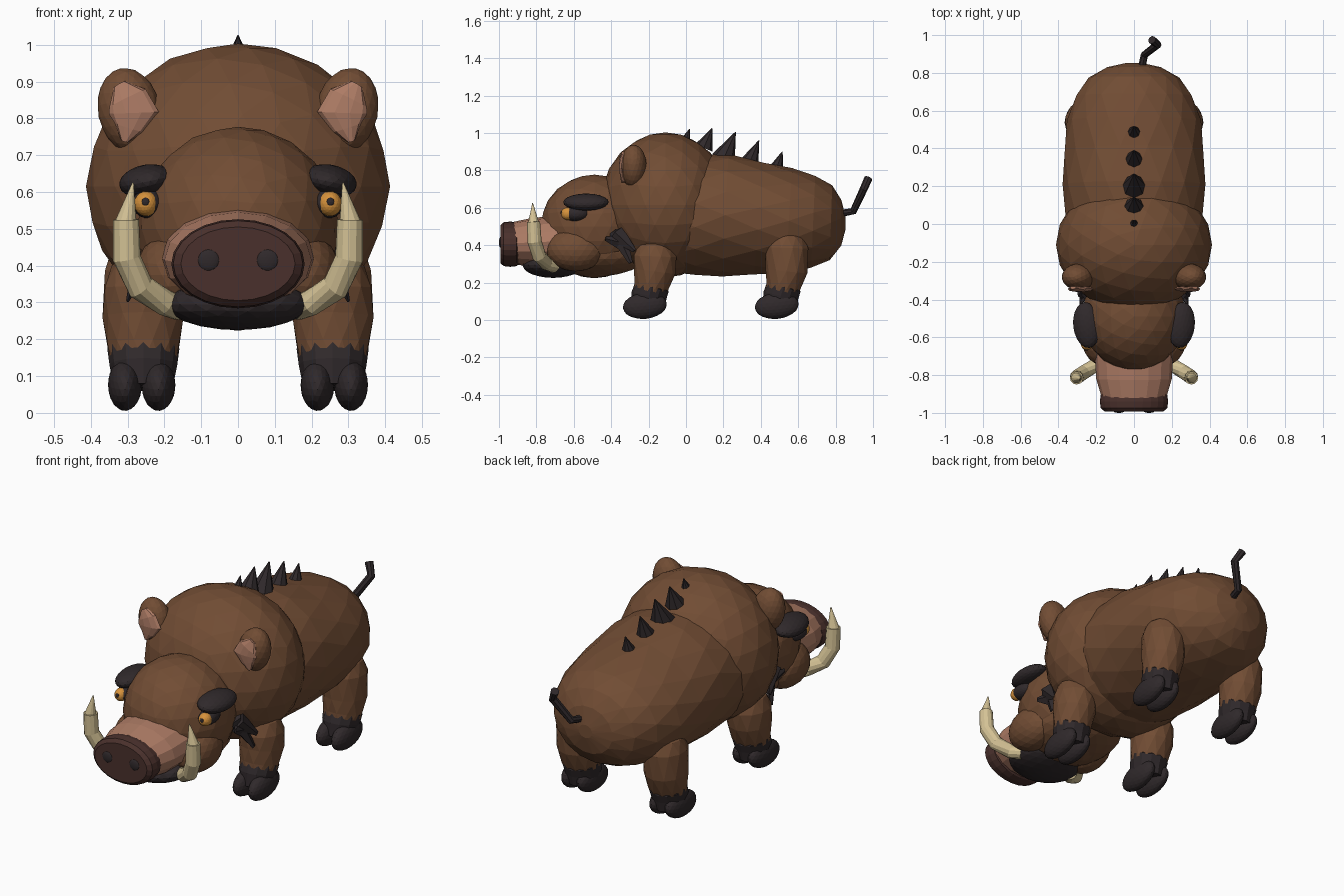
import bpy, bmesh, math
from mathutils import Vector, Matrix, Euler

if "Cube" in bpy.data.objects:
    bpy.data.objects.remove(bpy.data.objects["Cube"])


def material(name, rgb):
    m = bpy.data.materials.new(name)
    m.diffuse_color = (*rgb, 1)
    m.use_nodes = True
    m.node_tree.nodes["Principled BSDF"].inputs["Base Color"].default_value = m.diffuse_color
    return m


BROWN = material("brown hide", (0.165, 0.073, 0.034))
PINK = material("pink skin", (0.42, 0.20, 0.13))
DARK = material("dark hoof", (0.029, 0.022, 0.024))
NOSE = material("nose brown", (0.068, 0.030, 0.025))
IVORY = material("ivory", (0.66, 0.54, 0.30))
AMBER = material("amber eye", (0.68, 0.29, 0.045))


def finish(name, bm, mat, mirror):
    bmesh.ops.recalc_face_normals(bm, faces=bm.faces)
    mesh = bpy.data.meshes.new(name)
    bm.to_mesh(mesh)
    bm.free()
    mesh.materials.append(mat)
    ob = bpy.data.objects.new(name, mesh)
    bpy.context.collection.objects.link(ob)
    if mirror:
        mod = ob.modifiers.new("mirror", 'MIRROR')
        mod.use_mirror_merge = False
    return ob


def blob(name, mat, centre, radii, rot=(0, 0, 0), mirror=False, detail=3):
    """Faceted ellipsoid, rotation in degrees."""
    bm = bmesh.new()
    r = Euler([math.radians(a) for a in rot]).to_matrix().to_4x4()
    m = Matrix.Translation(centre) @ r @ Matrix.Diagonal((*radii, 1))
    bmesh.ops.create_icosphere(bm, subdivisions=detail, radius=1, matrix=m)
    return finish(name, bm, mat, mirror)


def loft(name, mat, rings, sides=12, mirror=False, triangles=False):
    """Skin over elliptical rings (x, y, z, side radius, other radius)."""
    bm = bmesh.new()
    pts = [Vector(r[:3]) for r in rings]
    loops = []
    for i, r in enumerate(rings):
        t = (pts[min(i + 1, len(pts) - 1)] - pts[max(i - 1, 0)]).normalized()
        u = Vector((1, 0, 0))
        u = (u - t * t.dot(u)).normalized()
        v = t.cross(u)
        off = 0.5 * (i % 2) if triangles else 0
        loop = []
        for k in range(sides):
            a = 2 * math.pi * (k + off) / sides
            loop.append(bm.verts.new(pts[i] + u * r[3] * math.cos(a) + v * r[4] * math.sin(a)))
        loops.append(loop)
    for i, (a, b) in enumerate(zip(loops, loops[1:])):
        for k in range(sides):
            n = (k + 1) % sides
            if not triangles:
                bm.faces.new((a[k], a[n], b[n], b[k]))
            elif i % 2 == 0:
                bm.faces.new((a[k], a[n], b[k]))
                bm.faces.new((a[n], b[n], b[k]))
            else:
                bm.faces.new((a[k], a[n], b[n]))
                bm.faces.new((a[k], b[n], b[k]))
    bm.faces.new(loops[0])
    bm.faces.new(loops[-1])
    return finish(name, bm, mat, mirror)


# Body and shoulders
loft("body", BROWN, [
    (0, -0.12, .56, .33, .30), (0, .05, .56, .37, .325), (0, .21, .56, .378, .328),
    (0, .39, .542, .373, .305), (0, .55, .53, .355, .283), (0, .68, .525, .31, .25),
    (0, .775, .52, .24, .20), (0, .83, .52, .145, .125), (0, .853, .52, .04, .035)],
    sides=16, triangles=True)
blob("shoulders", BROWN, (0, -.11, .615), (.413, .348, .388))

# Head
blob("head", BROWN, (0, -.49, .50), (.275, .287, .277))
blob("jaw", BROWN, (0, -.48, .36), (.23, .28, .128))
blob("cheek", BROWN, (.175, -.59, .375), (.105, .155, .115), mirror=True)
blob("chin", DARK, (0, -.71, .295), (.195, .165, .07))
loft("snout", PINK, [(0, -.58, .42, .20, .14), (0, -.70, .42, .207, .137),
                     (0, -.82, .415, .20, .13), (0, -.915, .41, .172, .115)], sides=16)

# Nose disc and nostrils
loft("nose", NOSE, [(0, -.885, .405, .15, .10), (0, -.905, .405, .176, .117),
                    (0, -.94, .405, .181, .121), (0, -.975, .405, .176, .117),
                    (0, -.993, .405, .155, .10)], sides=24)
blob("nostril", DARK, (.08, -.99, .415), (.03, .01, .03), mirror=True)

# Tusks
loft("tusk", IVORY, [
    (.16, -.70, .285, .034, .034), (.20, -.745, .30, .036, .036), (.265, -.785, .342, .038, .038),
    (.302, -.81, .42, .038, .038), (.304, -.815, .525, .035, .035)], sides=12, mirror=True)
loft("tusk_tip", IVORY, [(.304, -.815, .52, .029, .029), (.285, -.82, .625, .002, .002)],
     sides=12, mirror=True)

# Eyes and brows
blob("eye_socket", DARK, (.243, -.59, .568), (.045, .07, .04), mirror=True)
blob("eye", AMBER, (.25, -.632, .568), (.032, .036, .034), mirror=True)
blob("pupil", DARK, (.251, -.664, .573), (.011, .007, .012), mirror=True, detail=2)
blob("brow", DARK, (.25, -.535, .63), (.073, .122, .044), rot=(0, 12, -6), mirror=True)

# Ears
blob("ear", BROWN, (.295, -.28, .82), (.085, .07, .118), rot=(0, 12, 0), mirror=True)
loft("inner_ear", PINK, [
    (.308, -.335, .738, .010, .012), (.297, -.340, .775, .040, .014),
    (.283, -.344, .815, .068, .016), (.300, -.342, .855, .055, .016),
    (.322, -.334, .892, .018, .012)], sides=10, mirror=True)

# Cheek tufts
for i, (root, tip) in enumerate([((.235, -.37, .47), (.30, -.295, .305)),
                                 ((.255, -.37, .46), (.305, -.275, .37)),
                                 ((.245, -.33, .41), (.285, -.43, .435))]):
    loft(f"cheek_tuft_{i + 1}", DARK, [(*root, .045, .05), (*tip, .004, .012)],
         sides=5, mirror=True)

# Legs with ankles and cloven hooves
for label, y, lift in (("front", -.165, 0), ("rear", .54, .045)):
    loft(f"{label}_leg", BROWN, [
        (.257, y - .035, .12, .085, .082), (.257, y - .02, .18, .10, .095),
        (.258, y - .003, .26, .11, .112), (.258, y, .34 + lift, .107, .118),
        (.258, y + .002, .40 + lift, .085, .09), (.258, y + .003, .437 + lift, .035, .04)],
        sides=12, mirror=True, triangles=True)
    loft(f"{label}_ankle", DARK, [
        (.257, y - .04, .07, .08, .09), (.257, y - .033, .13, .092, .095),
        (.257, y - .018, .175, .098, .093), (.257, y - .018, .186, .085, .08)],
        sides=12, mirror=True)
    for side, x in (("inner", .216), ("outer", .307)):
        blob(f"{label}_hoof_{side}", DARK, (x, y - .055, .076), (.046, .118, .07),
             rot=(6, 0, 0), mirror=True)

# Spines along the back: base y, base z, radius, tip y, tip z
for i, (y, z, r, ty, tz) in enumerate([
        (.0, .965, .024, .02, 1.022), (.095, .92, .05, .14, 1.025), (.20, .86, .066, .265, 1.005),
        (.335, .83, .055, .39, .96), (.48, .80, .042, .515, .90)]):
    loft(f"back_spine_{i + 1}", DARK, [(0, y, z, r, r), (0, ty, tz, .002, .002)], sides=8)

# Tail
loft("tail", DARK, [(.035, .80, .565, .02, .02), (.055, .895, .582, .02, .02),
                    (.125, .95, .70, .021, .021), (.095, .975, .757, .022, .022)], sides=8)
